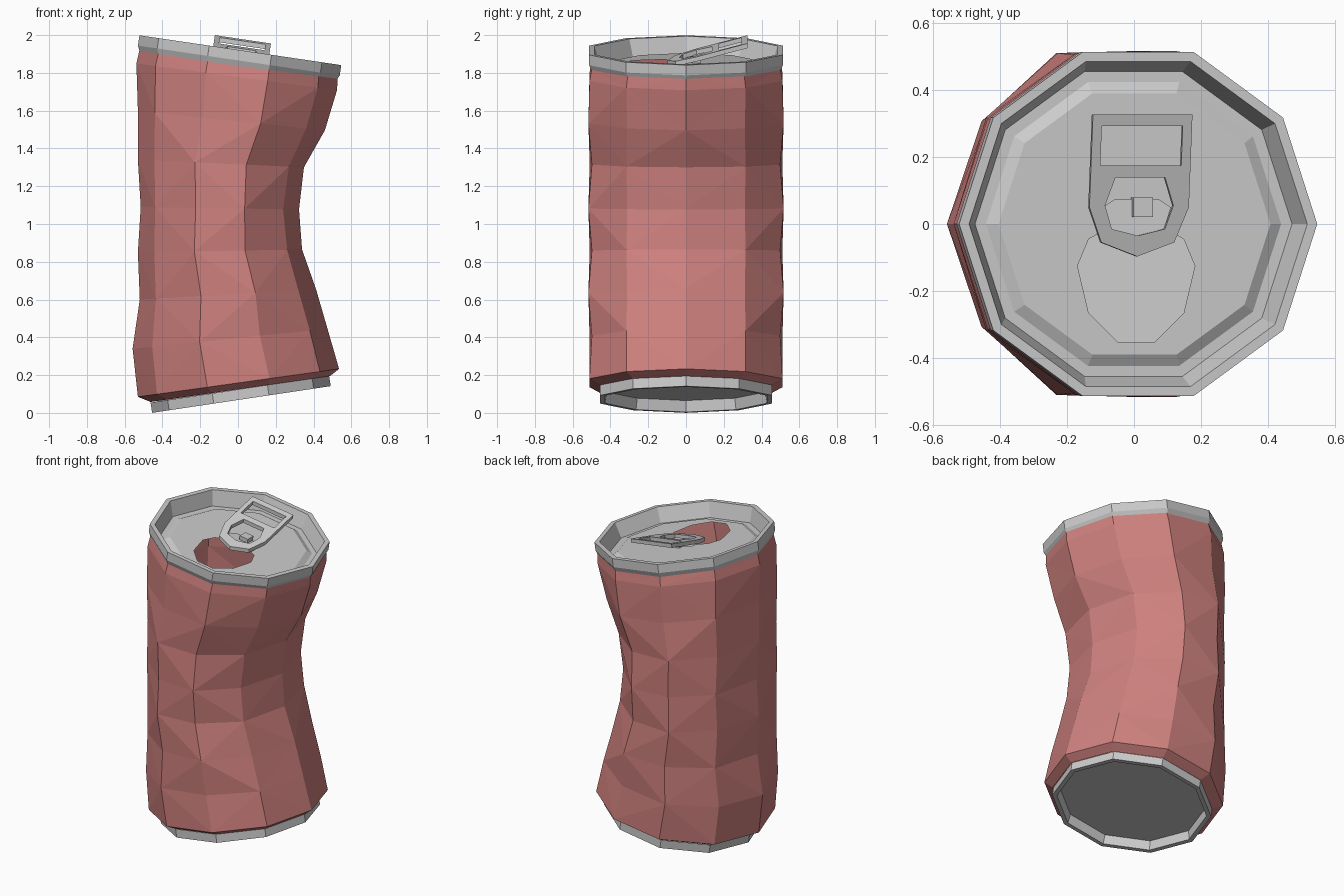
import bpy, bmesh, math
from mathutils import Matrix, Vector

if "Cube" in bpy.data.objects:
    bpy.data.objects.remove(bpy.data.objects["Cube"])

N = 10
ANG = [2 * math.pi * i / N for i in range(N)]
LID = Matrix.Translation((0.0125, 0, 1.92)) @ Matrix.Rotation(math.radians(8.4), 4, 'Y')
BASE = Matrix.Translation((0.018, 0, 0.071)) @ Matrix.Rotation(math.radians(-8.5), 4, 'Y')


def finish(bm, name, matrix=Matrix(), recalc=True):
    if recalc:
        bmesh.ops.recalc_face_normals(bm, faces=bm.faces[:])
    bm.transform(matrix)
    me = bpy.data.meshes.new(name)
    bm.to_mesh(me)
    bm.free()
    ob = bpy.data.objects.new(name, me)
    bpy.context.collection.objects.link(ob)
    return ob


def loop(bm, pts, z=0.0):
    vs = [bm.verts.new((x, y, z)) for x, y in pts]
    return [bm.edges.new((vs[i - 1], vs[i])) for i in range(len(vs))]


def lathe(bm, profile):
    rings = [[bm.verts.new((r * math.cos(a), r * math.sin(a), z)) for a in ANG]
             for r, z in profile]
    for lo, hi in zip(rings, rings[1:]):
        for i in range(N):
            j = (i + 1) % N
            bm.faces.new((lo[i], lo[j], hi[j], hi[i]))
    return rings


# Crumpled body: each ring runs from a left point to a right point (xl, zl, xr, zr, y radius)
RINGS = [
    (-0.463, 0.058, 0.487, 0.195, 0.478),
    (-0.530, 0.085, 0.535, 0.233, 0.537),
    (-0.558, 0.34, 0.474, 0.445, 0.530),
    (-0.520, 0.60, 0.413, 0.655, 0.537),
    (-0.530, 0.85, 0.339, 0.865, 0.530),
    (-0.515, 1.09, 0.323, 1.077, 0.537),
    (-0.530, 1.34, 0.349, 1.30, 0.530),
    (-0.530, 1.60, 0.460, 1.496, 0.537),
    (-0.538, 1.85, 0.524, 1.708, 0.537),
    (-0.523, 1.915, 0.528, 1.768, 0.525),
]
bm = bmesh.new()
rings = []
for k, (xl, zl, xr, zr, ry) in enumerate(RINGS):
    ring = []
    for i, a in enumerate(ANG):
        t = 0.5 + 0.5 * math.cos(a)
        # small alternating dents, fading at the stiff ends
        s = 1.0
        if 2 <= k <= 7 and i not in (0, N // 2):
            s += 0.012 * (1 if (i + k) % 2 else -1)
        mid, half = (xl + xr) / 2, (xr - xl) / 2
        ring.append(bm.verts.new((mid + s * half * math.cos(a), s * ry * math.sin(a),
                                  zl + (zr - zl) * t)))
    rings.append(ring)
for k, (lo, hi) in enumerate(zip(rings, rings[1:])):
    for i in range(N):
        a, b, c, d = lo[i], lo[(i + 1) % N], hi[(i + 1) % N], hi[i]
        if (i + k) % 2:
            tris = (a, b, c), (a, c, d)
        else:
            tris = (a, b, d), (b, c, d)
        for tri in tris:
            bm.faces.new(tri)
body = finish(bm, "can_body", recalc=False)
red = bpy.data.materials.new("red_paint")
red.diffuse_color = (0.62, 0.22, 0.21, 1)
red.use_nodes = True
red.node_tree.nodes["Principled BSDF"].inputs["Base Color"].default_value = red.diffuse_color
body.data.materials.append(red)

# Bottom rim with recessed floor
bm = bmesh.new()
r = lathe(bm, [(0.478, 0.055), (0.478, 0.0), (0.45, 0.0), (0.44, 0.06)])
bm.faces.new(r[-1])
bmesh.ops.reverse_faces(bm, faces=bm.faces[:])
for f in bm.faces:
    f.normal_update()
    if len(f.verts) == N and f.normal.z > 0:
        f.normal_flip()
finish(bm, "bottom_rim", BASE, recalc=False)

# Top rim, groove and panel with an egg-shaped mouth
bm = bmesh.new()
r = lathe(bm, [(0.525, -0.087), (0.54, -0.055), (0.54, 0), (0.51, 0),
               (0.478, -0.095), (0.445, -0.095), (0.41, -0.075)])
inner = [bm.edges.get((r[-1][i - 1], r[-1][i])) for i in range(N)]
mouth = loop(bm, [(0.005 + 0.177 * math.cos(a),
                   -0.125 + (0.136 if math.sin(a) > 0 else 0.24) * math.sin(a))
                  for a in ANG], -0.075)
new = bmesh.ops.triangle_fill(bm, edges=inner + mouth, use_beauty=True, normal=(0, 0, 1))
for f in new["geom"]:
    if isinstance(f, bmesh.types.BMFace):
        f.normal_update()
        if f.normal.z < 0:
            f.normal_flip()
finish(bm, "top_lid", LID, recalc=False)

# Pull tab: flat outline with two windows, thickened and sheared upwards to the back
bm = bmesh.new()
edges = loop(bm, [(-0.145, 0.326), (0.155, 0.326), (0.155, 0.05), (0.115, -0.055),
                  (0.005, -0.097), (-0.105, -0.055), (-0.145, 0.05)])
edges += loop(bm, [(-0.117, 0.293), (0.127, 0.293), (0.127, 0.174), (-0.117, 0.174)])
edges += loop(bm, [(-0.07, 0.138), (0.08, 0.138), (0.108, 0.055), (0.085, -0.015),
                   (0.005, -0.035), (-0.075, -0.015), (-0.098, 0.055)])
bmesh.ops.triangle_fill(bm, edges=edges, use_beauty=True, normal=(0, 0, 1))
ext = bmesh.ops.extrude_face_region(bm, geom=bm.faces[:], use_keep_orig=True)
top = [v for v in ext["geom"] if isinstance(v, bmesh.types.BMVert)]
bmesh.ops.translate(bm, vec=(0, 0, 0.025), verts=top)
for v in bm.verts:
    v.co.z += -0.078 + (v.co.y + 0.097) * 0.265
finish(bm, "pull_tab", LID)


def box(name, centre, size):
    bm = bmesh.new()
    bmesh.ops.create_cube(bm, size=1, matrix=Matrix.Translation(centre) @ Matrix.Diagonal((*size, 1)))
    finish(bm, name, LID)


# Tongue inside the tab and the rivet holding it
bm = bmesh.new()
loop(bm, [(-0.098, 0.05), (-0.06, 0.075), (0.07, 0.075), (0.108, 0.05),
          (0.085, -0.02), (0.005, -0.04), (-0.075, -0.02)])
bm.faces.new(bm.verts[:])
for v in bm.verts:
    v.co.z = -0.062 + 0.1 * max(0, 0.03 - v.co.y)
finish(bm, "tab_tongue", LID)
box("rivet", Vector((0.02, 0.05, -0.055)), (0.06, 0.058, 0.045))
